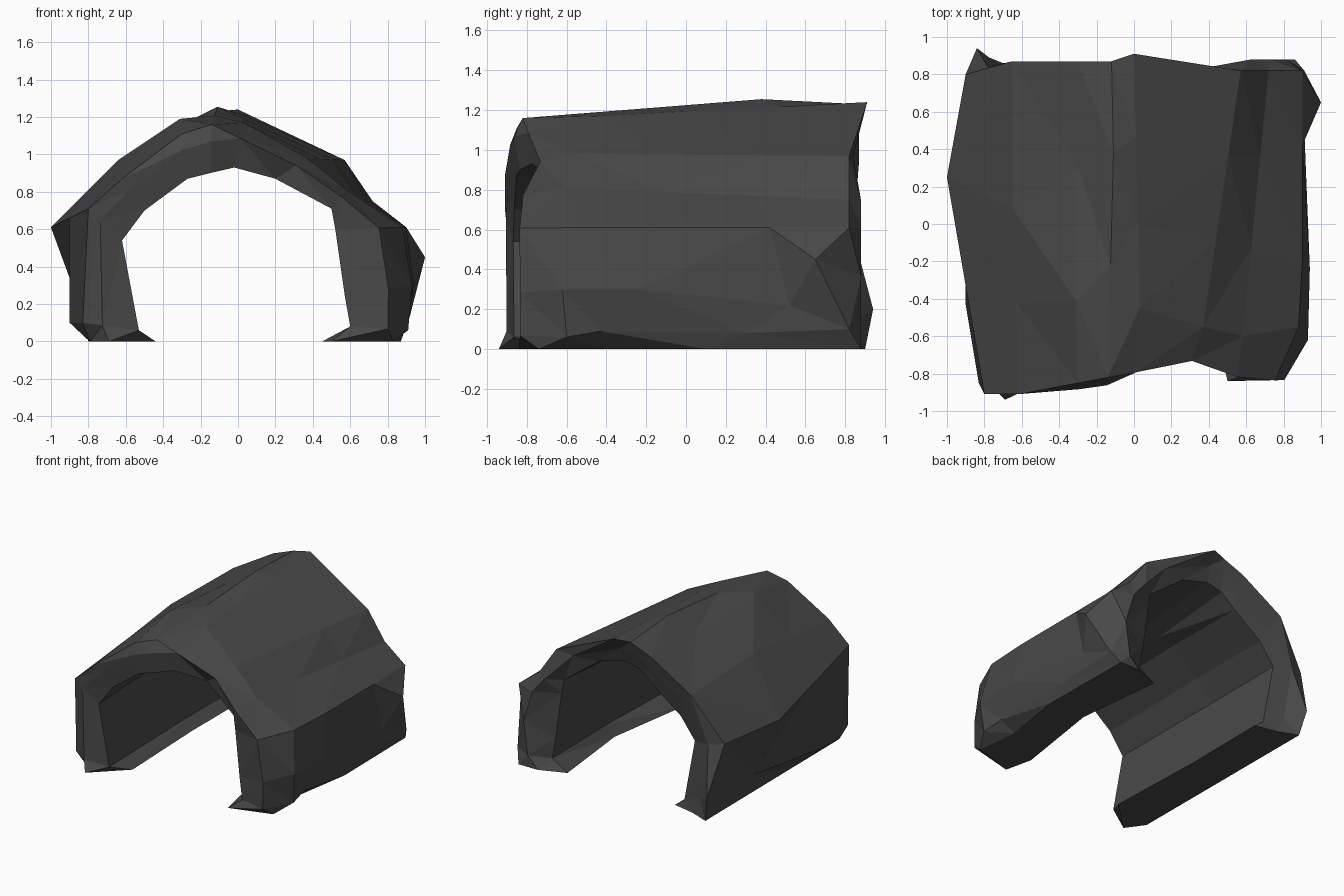
import bpy
import bmesh
from mathutils import Vector

# Remove the default object
default_cube = bpy.data.objects.get("Cube")
if default_cube:
    bpy.data.objects.remove(default_cube, do_unlink=True)

# Dark stone colour
stone = bpy.data.materials.new("dark_stone")
stone.use_nodes = True
stone_colour = (0.065, 0.065, 0.065, 1)
stone.diffuse_color = stone_colour
stone.node_tree.nodes["Principled BSDF"].inputs["Base Color"].default_value = stone_colour

# Outer arch edges, from the left-hand foot over the crown to the right-hand foot
outer_front = [Vector(p) for p in (
    (-.79, -.8, 0), (-.83, -.85, .1), (-.8, -.91, .71), (-.62, -.91, .87), (-.3, -.85, 1.11),
    (-.14, -.82, 1.16), (.03, -.45, 1.17), (.37, -.55, .98), (.58, -.6, .81), (.88, -.55, .61),
    (.93, -.62, .3), (.91, -.6, .06), (.83, -.74, 0))]
outer_back = [Vector(p) for p in (
    (-.8, .9, 0), (-.84, .94, .2), (-.9, .8, .6), (-.65, .87, .95), (-.3, .87, 1.16),
    (-.12, .87, 1.23), (0, .91, 1.24), (.57, .82, .97), (.72, .82, .75), (.9, .82, .61),
    (1, .65, .45), (.91, .82, .1), (.86, .88, 0))]

# Inside of the tunnel as an x, z profile
inner_profile = [
    (-.45, 0), (-.53, .06), (-.62, .54), (-.5, .7), (-.27, .87), (-.15, .9), (-.02, .93),
    (.2, .87), (.5, .71), (.52, .6), (.57, .25), (.6, .08), (.47, 0)]


def blend_rings(first, second, amount):
    return [a.lerp(b, amount) for a, b in zip(first, second)]


def shape_ring(first, second, amount, places):
    """Ring between two others, with some corners pushed to exact places."""
    ring = blend_rings(first, second, amount)
    for index, place in places.items():
        ring[index] = Vector(place)
    return ring


def inner_ring(y, widen=1.0):
    return [Vector((x * widen, y, z * widen)) for x, z in inner_profile]


def front_depth(x):
    """Uneven front edge with a notch beside the crown."""
    notch = max(0, 1 - abs(x - .22) / .4)
    return -.87 + .045 * x + .16 * notch


def place_front(ring, setback=0.0):
    for point in ring:
        point.y = front_depth(point.x) + setback
    return ring


# Bulges and creases along the outside
outer_far = shape_ring(outer_front, outer_back, .67, {
    2: (-1, .25, .61), 3: (-.64, .07, .97), 5: (-.11, .38, 1.255),
    9: (.9, .42, .61), 10: (.91, .52, .22), 11: (.9, .3, .08), 12: (.87, .1, 0)})
outer_near = shape_ring(outer_front, outer_far, .5, {
    1: (-.9, -.43, .1), 4: (-.31, -.41, 1.19), 9: (.9, -.2, .61),
    10: (.94, -.24, .3), 11: (.89, -.43, .09), 12: (.79, -.4, 0)})

# Inside rings, bowed at one foot and hollowed under the rear crown
inner_front = place_front(inner_ring(0), .03)
inner_middle = inner_ring(.1, 1.04)
inner_middle[-1].x = .56
inner_back = inner_ring(.8, 1.03)
for crown in (5, 6, 7):
    inner_back[crown].z += .07

# Worn rims joining the outside to the inside
front_rim = place_front(blend_rings(outer_front, inner_front, .35))
back_rim = blend_rings(outer_back, inner_back, .45)
for point in back_rim:
    point.y = .88 if point.x > .6 else .84

# Toes of the front feet
front_rim[0] = Vector((-.69, -.94, 0))
inner_front[0] = Vector((-.44, -.7, 0))
front_rim[-1] = Vector((.5, -.84, 0))
inner_front[-1] = Vector((.45, -.62, 0))

# Loft the rings around the thickness of the shell
rings = [outer_front, outer_near, outer_far, outer_back, back_rim,
         inner_back, inner_middle, inner_front, front_rim]
bm = bmesh.new()
grid = [[bm.verts.new(point) for point in ring] for ring in rings]
for row, ring in enumerate(grid):
    following = grid[(row + 1) % len(grid)]
    for col in range(len(ring) - 1):
        bm.faces.new((ring[col], ring[col + 1], following[col + 1], following[col]))

# Flat soles under both feet
for foot in (0, -1):
    bm.faces.new([ring[foot] for ring in grid])

bmesh.ops.triangulate(bm, faces=bm.faces[:], quad_method='SHORT_EDGE')
bmesh.ops.recalc_face_normals(bm, faces=bm.faces[:])
mesh = bpy.data.meshes.new("rock_arch")
bm.to_mesh(mesh)
bm.free()
mesh.materials.append(stone)
rock_arch = bpy.data.objects.new("rock_arch", mesh)
bpy.context.collection.objects.link(rock_arch)
